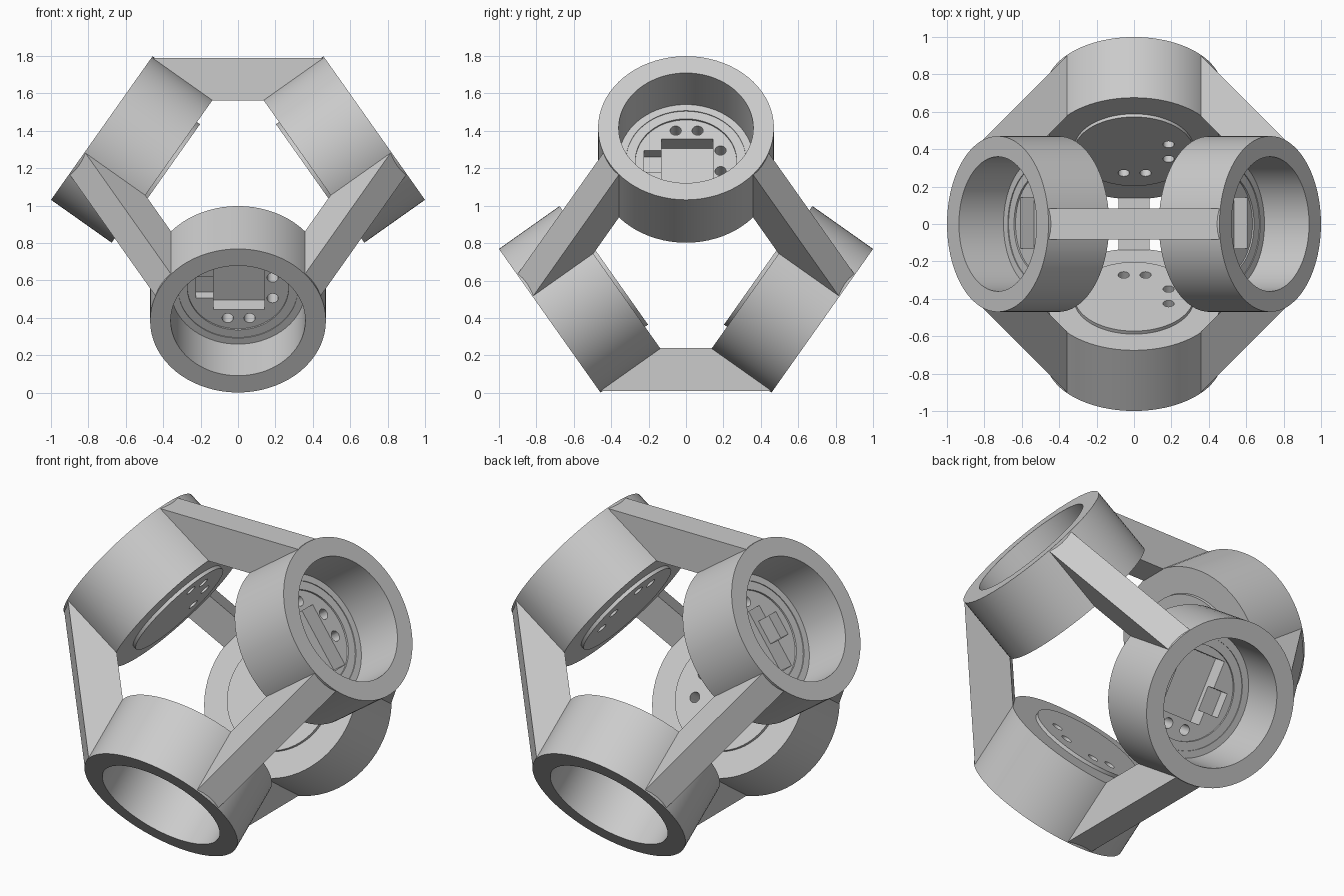
import bpy, bmesh
from math import radians, sqrt
from mathutils import Matrix, Vector

if "Cube" in bpy.data.objects:
    bpy.data.objects.remove(bpy.data.objects["Cube"], do_unlink=True)

grey = bpy.data.materials.new("light grey plastic")
grey.use_nodes = True
COLOUR = (0.6, 0.6, 0.6, 1)
grey.diffuse_color = COLOUR
grey.node_tree.nodes["Principled BSDF"].inputs["Base Color"].default_value = COLOUR

CENTRE = Vector((0, 0, 0.9))
A, B = sqrt(2 / 3), sqrt(1 / 3)     # tetrahedral axis components
R_OUT, D_IN, D_OUT = 0.47, 0.495, 0.892


def add_object(name, bm):
    bmesh.ops.recalc_face_normals(bm, faces=bm.faces)
    mesh = bpy.data.meshes.new(name)
    bm.to_mesh(mesh)
    bm.free()
    mesh.materials.append(grey)
    obj = bpy.data.objects.new(name, mesh)
    bpy.context.collection.objects.link(obj)
    return obj


def lathe(name, profile, steps=72):
    bm = bmesh.new()
    verts = [bm.verts.new((r, 0, d)) for r, d in profile]
    edges = [bm.edges.new(pair) for pair in zip(verts, verts[1:])]
    bmesh.ops.spin(bm, geom=verts + edges, cent=(0, 0, 0), axis=(0, 0, 1),
                   angle=radians(360), steps=steps)
    bmesh.ops.remove_doubles(bm, verts=bm.verts, dist=0.0005)
    return add_object(name, bm)


def box_cutter(name, u0, u1, v0, v1, d0, d1):
    bm = bmesh.new()
    bmesh.ops.create_cube(bm, size=1)
    bmesh.ops.scale(bm, vec=(u1 - u0, v1 - v0, d1 - d0), verts=bm.verts)
    bmesh.ops.translate(bm, vec=((u0 + u1) / 2, (v0 + v1) / 2, (d0 + d1) / 2), verts=bm.verts)
    return add_object(name, bm)


def hole_cutter(name, u, v):
    bm = bmesh.new()
    bmesh.ops.create_cone(bm, cap_ends=True, segments=24, radius1=0.03, radius2=0.03, depth=0.3,
                          matrix=Matrix.Translation((u, v, 0.55)))
    return add_object(name, bm)


# Cup: open bore, stepped floor, thin raised disc on the inner end
cup = lathe("cup_master", [
    (0, 0.475), (0.32, 0.475), (0.32, D_IN), (R_OUT, D_IN), (R_OUT, D_OUT), (0.36, D_OUT),
    (0.36, 0.6), (0.32, 0.6), (0.32, 0.595), (0.27, 0.595), (0.27, 0.585), (0, 0.585)])

# Two pockets and four through holes in the floor
cutters = [box_cutter("large_pocket_cutter", -0.13, 0.143, -0.225, 0.145, 0.495, 0.7),
           box_cutter("small_pocket_cutter", -0.225, -0.12, -0.07, 0.07, 0.525, 0.7)]
cutters += [hole_cutter("hole_cutter", u, v) for u, v in
            ((-0.055, 0.2), (0.062, 0.2), (0.185, 0.07), (0.185, -0.065))]
for cutter in cutters:
    cutter.hide_render = True
    mod = cup.modifiers.new("cut", 'BOOLEAN')
    mod.operation = 'DIFFERENCE'
    mod.solver = 'EXACT'
    mod.object = cutter
bpy.context.view_layer.update()
cut_mesh = bpy.data.meshes.new_from_object(
    cup.evaluated_get(bpy.context.evaluated_depsgraph_get()))
for helper in cutters + [cup]:
    bpy.data.objects.remove(helper, do_unlink=True)

# Four cups: upper pair along x, lower pair along y
to_left = Matrix(((0, -B, A), (1, 0, 0), (0, A, B))).to_4x4()
mirror_x = Matrix.Diagonal((-1, 1, 1, 1))
swap = Matrix(((0, 1, 0), (1, 0, 0), (0, 0, -1))).to_4x4()
mirror_y = Matrix.Diagonal((1, -1, 1, 1))
placements = {"upper_left_cup": to_left,
              "upper_right_cup": mirror_x @ to_left,
              "lower_back_cup": swap @ to_left,
              "lower_front_cup": mirror_y @ swap @ to_left}
axes = {}
for name, matrix in placements.items():
    bm = bmesh.new()
    bm.from_mesh(cut_mesh)
    bm.transform(Matrix.Translation(CENTRE) @ matrix)
    if matrix.determinant() < 0:
        bmesh.ops.reverse_faces(bm, faces=bm.faces)
    mesh = bpy.data.meshes.new(name)
    bm.to_mesh(mesh)
    bm.free()
    mesh.materials.clear()
    mesh.materials.append(grey)
    mesh.shade_smooth()
    mesh.set_sharp_from_angle(angle=radians(30))
    bpy.context.collection.objects.link(bpy.data.objects.new(name, mesh))
    axes[name] = matrix.to_3x3() @ Vector((0, 0, 1))


# Struts: one tapered beam between every pair of cups
def strut(name, a, b):
    normal = a.cross(b).normalized()
    ends = []
    for p, q in ((a, b), (b, a)):
        side = (q - p * p.dot(q)).normalized() * 0.46
        ends.append((p * (D_OUT - 0.002) + side, p * D_IN + side))
    outline = [ends[0][0], ends[0][1], ends[1][1], ends[1][0]]
    bm = bmesh.new()
    face = bm.faces.new([bm.verts.new(CENTRE + p - normal * 0.083) for p in outline])
    made = bmesh.ops.extrude_face_region(bm, geom=[face])["geom"]
    bmesh.ops.translate(bm, vec=normal * 0.166,
                        verts=[g for g in made if isinstance(g, bmesh.types.BMVert)])
    add_object(name, bm)


names = list(axes)
for i, first in enumerate(names):
    for second in names[i + 1:]:
        label = first.replace("_cup", "") + "_to_" + second.replace("_cup", "") + "_strut"
        strut(label, axes[first], axes[second])
